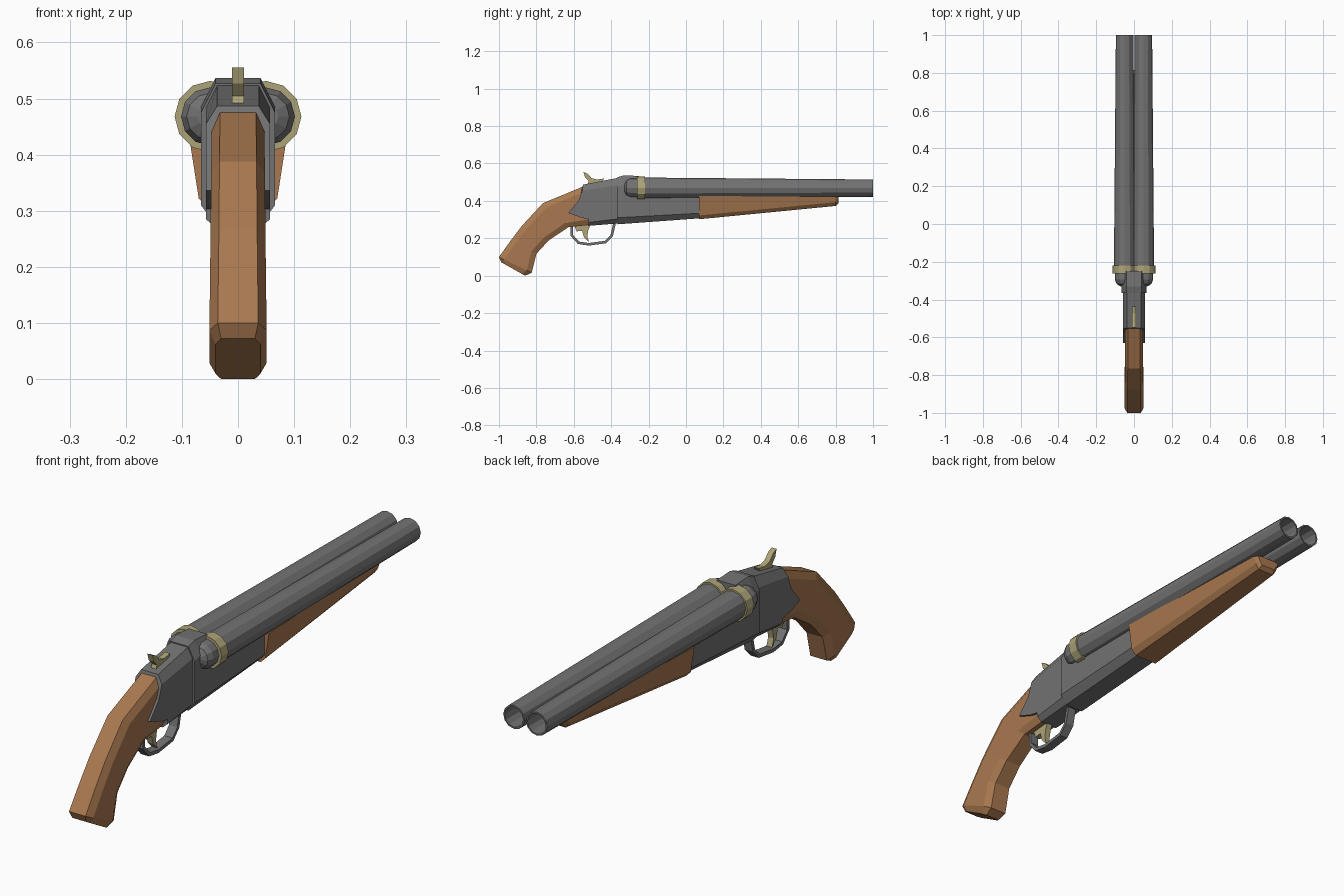
import bpy, bmesh
from math import sin, cos, tau
from mathutils import Vector

if "Cube" in bpy.data.objects:
    bpy.data.objects.remove(bpy.data.objects["Cube"])


def material(name, rgb):
    m = bpy.data.materials.new(name)
    m.diffuse_color = (*rgb, 1)
    m.use_nodes = True
    m.node_tree.nodes["Principled BSDF"].inputs["Base Color"].default_value = m.diffuse_color
    return m


STEEL = material("steel", (0.17, 0.17, 0.17))
WOOD = material("wood", (0.40, 0.19, 0.08))
BRASS = material("brass", (0.42, 0.37, 0.19))


def loft(name, rings, mat, cap=True):
    """Skin closed rings of points in order, flat shaded."""
    bm = bmesh.new()
    rows = [[bm.verts.new(p) for p in ring] for ring in rings]
    n = len(rows[0])
    for a, b in zip(rows, rows[1:]):
        for i in range(n):
            j = (i + 1) % n
            bm.faces.new((a[i], a[j], b[j], b[i]))
    if cap:
        bm.faces.new(rows[0])
        bm.faces.new(rows[-1])
    bmesh.ops.recalc_face_normals(bm, faces=bm.faces)
    me = bpy.data.meshes.new(name)
    bm.to_mesh(me)
    bm.free()
    me.materials.append(mat)
    ob = bpy.data.objects.new(name, me)
    bpy.context.collection.objects.link(ob)
    return ob


def plate(name, outline, half_width, mat, side=None, side_half=None):
    """Extrude a (y, z) outline across x; 'side' is the chamfered outer outline."""
    layers = [(-half_width, outline), (half_width, outline)]
    if side:
        layers = [(-side_half, side)] + layers + [(side_half, side)]
    return loft(name, [[(x, y, z) for y, z in o] for x, o in layers], mat)


def lathe(name, x, profile, mat, sides=12):
    """Turn a (y, radius) profile around a barrel axis."""
    rings = [[(x + r * cos(tau * i / sides), y, 0.468 + r * sin(tau * i / sides))
              for i in range(sides)] for y, r in profile]
    return loft(name, rings, mat)


def mirrored(half):
    """Close a half section by mirroring it in x."""
    return half + [(-x, y, z) for x, y, z in reversed(half)]


def grip_ring(top, bottom, w, c=0.015, drop=0.03):
    t, b = Vector((0, *top)), Vector((0, *bottom))
    d = (b - t).normalized() * drop
    side = Vector((1, 0, 0))
    return mirrored([tuple(t + side * (w - c)), tuple(t + d + side * w),
                     tuple(b - d + side * w), tuple(b + side * (w - c))])


# Twin barrels with open bores, brass bands and domed breech ends
for side, x in (("left", -0.0495), ("right", 0.0495)):
    lathe(side + "_barrel", x, [(-0.25, 0.057), (1, 0.0465), (1, 0.040), (-0.2, 0.040)], STEEL)
    lathe(side + "_band", x, [(-0.263, 0.0635), (-0.22, 0.0635)], BRASS)
    lathe(side + "_breech_dome", x,
          [(-0.23, 0.052), (-0.295, 0.052), (-0.318, 0.042), (-0.33, 0.022)], STEEL)

# Rear action with pointed side plates and chamfered top and bottom
plate("action",
      [(-.355, .28), (-.52, .267), (-.52, .303), (-.56, .31), (-.63, .336),
       (-.575, .40), (-.55, .487), (-.355, .525)], 0.037, STEEL,
      [(-.355, .305), (-.52, .285), (-.52, .303), (-.56, .31), (-.63, .336),
       (-.575, .40), (-.555, .455), (-.355, .485)], 0.057)

# Front receiver block under the barrels
plate("receiver",
      [(-.365, .275), (.09, .308), (.09, .45), (-.25, .45), (-.25, .533),
       (-.33, .537), (-.365, .527)], 0.04, STEEL,
      [(-.365, .31), (.09, .335), (.09, .45), (-.25, .45), (-.25, .485),
       (-.33, .485), (-.365, .475)], 0.066)

# Curved wooden grip
loft("grip", [
    grip_ring((-.988, .072), (-.86, .0), .040, .01, .02),
    grip_ring((-1, .10), (-.825, .016), .051),
    grip_ring((-.94, .184), (-.80, .117), .050),
    grip_ring((-.877, .267), (-.733, .19), .049),
    grip_ring((-.765, .388), (-.627, .26), .048),
    grip_ring((-.53, .485), (-.51, .272), .047)], WOOD)

# Tapered wooden fore-end: y, top z, bottom z, top / side / bottom half widths
loft("fore_end", [
    mirrored([(wt, y, top), (ws, y, bot + 0.02), (wb, y, bot)])
    for y, top, bot, wt, ws, wb in (
        (.07, .425, .302, .086, .070, .050),
        (.80, .43, .373, .062, .050, .036),
        (.815, .425, .388, .054, .044, .030))], WOOD)

# Hammer with a swept-back spur
plate("hammer",
      [(-.53, .48), (-.46, .48), (-.438, .52), (-.475, .514), (-.505, .522),
       (-.527, .545), (-.548, .555), (-.54, .527), (-.52, .505)], 0.011, BRASS)

# Trigger
plate("trigger",
      [(-.60, .275), (-.585, .237), (-.555, .24), (-.545, .205), (-.518, .178),
       (-.528, .21), (-.522, .245), (-.505, .285)], 0.012, BRASS)

# Trigger guard: a strip swept along a bent path
path = [Vector(p) for p in ((-.612, .285), (-.61, .215), (-.575, .176), (-.52, .168),
                            (-.43, .18), (-.397, .215), (-.38, .29))]
rings = []
for i, p in enumerate(path):
    t = (path[min(i + 1, len(path) - 1)] - path[max(i - 1, 0)]).normalized()
    n = Vector((-t.y, t.x)) * 0.007
    a, b = p + n, p - n
    rings.append(mirrored([(0.018, a.x, a.y), (0.018, b.x, b.y)]))
loft("trigger_guard", rings, STEEL)
